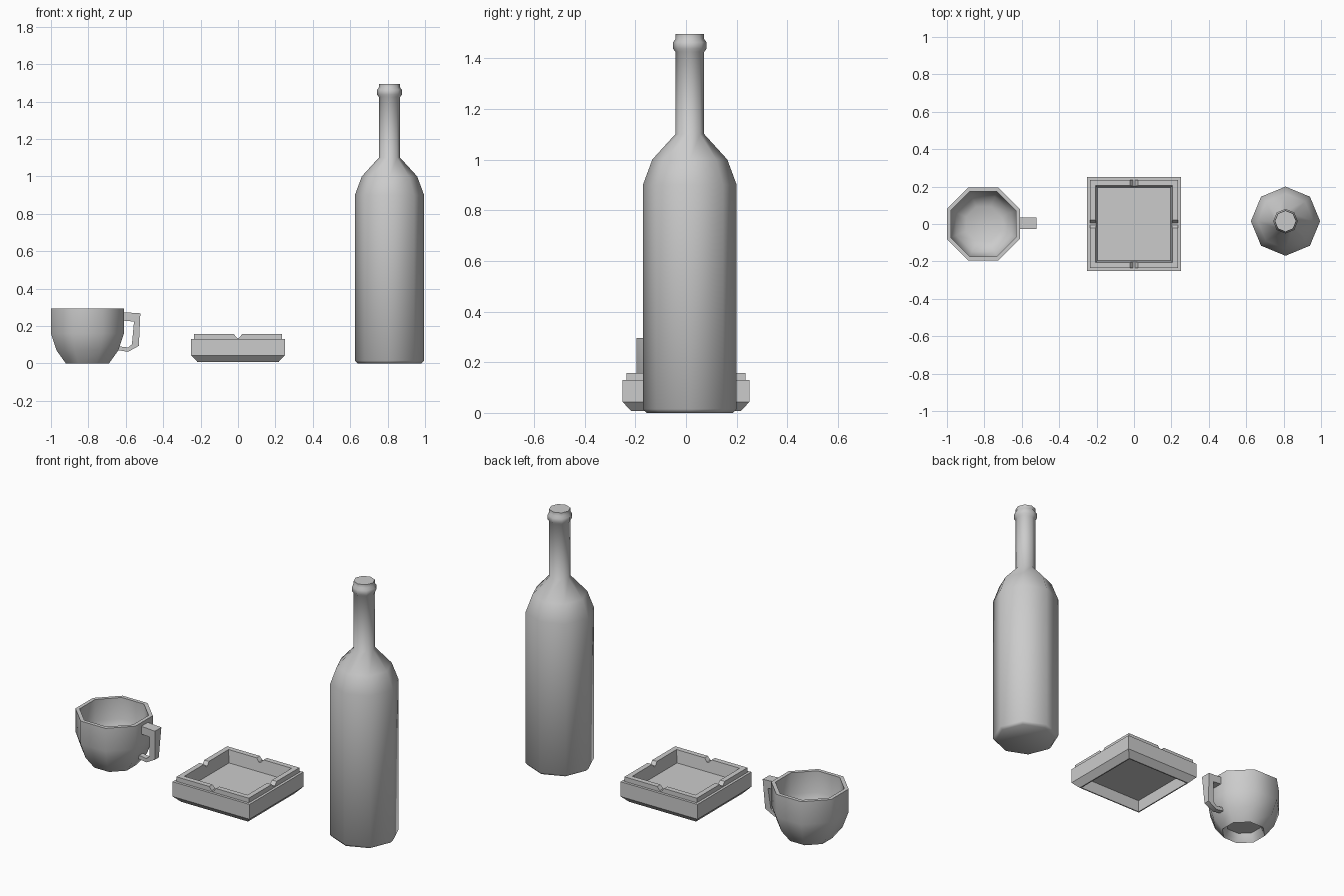
import bpy, bmesh, math
from mathutils import Vector

cube = bpy.data.objects.get("Cube")
if cube:
    bpy.data.objects.remove(cube, do_unlink=True)

GREY = (0.6, 0.6, 0.6, 1)
mat = bpy.data.materials.new("plain grey")
mat.use_nodes = True
mat.diffuse_color = GREY
mat.node_tree.nodes["Principled BSDF"].inputs["Base Color"].default_value = GREY


def finish(bm, name, smooth_angle=None):
    bmesh.ops.recalc_face_normals(bm, faces=bm.faces)
    mesh = bpy.data.meshes.new(name)
    bm.to_mesh(mesh)
    bm.free()
    mesh.materials.append(mat)
    ob = bpy.data.objects.new(name, mesh)
    bpy.context.collection.objects.link(ob)
    if smooth_angle:
        bpy.ops.object.select_all(action='DESELECT')
        ob.select_set(True)
        bpy.context.view_layer.objects.active = ob
        bpy.ops.object.shade_smooth_by_angle(angle=math.radians(smooth_angle))
    return ob


def revolve(name, profile, sides, turn, centre, smooth_angle=None):
    """Stack rings of (radius, height) and cap both ends."""
    bm = bmesh.new()
    rings = []
    for r, z in profile:
        angles = [turn + math.tau * i / sides for i in range(sides)]
        rings.append([bm.verts.new((centre[0] + r * math.cos(a),
                                    centre[1] + r * math.sin(a), z)) for a in angles])
    for low, high in zip(rings, rings[1:]):
        for i in range(sides):
            j = (i + 1) % sides
            bm.faces.new((low[i], low[j], high[j], high[i]))
    bm.faces.new(rings[0])
    bm.faces.new(rings[-1])
    return finish(bm, name, smooth_angle)


# Bottle: octagonal body, shoulder, neck and lip ring
revolve("bottle", [(.17, 0), (.185, .015), (.185, .9), (.148, 1.0), (.057, 1.1),
                   (.057, 1.425), (.066, 1.437), (.066, 1.463), (.057, 1.475),
                   (.057, 1.495)], 8, 0, (.81, .015), 80)

# Cup: hollow foot, outer wall, rim and inner bowl
revolve("cup", [(.1, .05), (.112, .02), (.125, 0), (.179, .07), (.211, .16), (.211, .295),
                (.188, .295), (.188, .17), (.158, .09), (.1, .06)],
        8, math.pi / 8, (-.805, 0), 60)

# Cup handle: outer and inner outline, narrowing downward
outer = [(-.63, .275), (-.522, .268), (-.53, .094), (-.588, .062), (-.65, .072)]
inner = [(-.63, .23), (-.556, .224), (-.567, .102), (-.588, .085), (-.64, .092)]
widths = [.03, .03, .018, .016, .016]
bm = bmesh.new()
sections = []
for (ox, oz), (ix, iz), w in zip(outer, inner, widths):
    corners = [(ox, -w, oz), (ox, w, oz), (ix, w, iz), (ix, -w, iz)]
    sections.append([bm.verts.new(Vector(c) + Vector((0, .004, 0))) for c in corners])
for a, b in zip(sections, sections[1:]):
    for i in range(4):
        j = (i + 1) % 4
        bm.faces.new((a[i], a[j], b[j], b[i]))
bm.faces.new(sections[0])
bm.faces.new(sections[-1])
finish(bm, "cup_handle", 45)

# Ashtray: square rings from hollow underside, round the rim, to the tray floor
R = math.sqrt(2)
tray = [(.205, .075), (.21, .008), (.217, .008), (.25, .043), (.25, .13), (.235, .13),
        (.235, .157), (.205, .157), (.195, .085)]
ashtray = revolve("ashtray", [(h * R, z) for h, z in tray], 4, math.pi / 4, (0, 0))

# Rest notches: V-shaped prisms cut across the rim in both directions
for axis in range(2):
    bm = bmesh.new()
    ends = []
    for along in (-.4, .4):
        tri = [(-.035, .172), (.035, .172), (.006, .137), (-.006, .137)]
        ends.append([bm.verts.new((along, s, z) if axis == 0 else (s, along, z))
                     for s, z in tri])
    for i in range(4):
        j = (i + 1) % 4
        bm.faces.new((ends[0][i], ends[0][j], ends[1][j], ends[1][i]))
    bm.faces.new(ends[0])
    bm.faces.new(ends[1])
    cutter = finish(bm, "notch_cutter")
    cutter.hide_render = True
    cut = ashtray.modifiers.new("notch", 'BOOLEAN')
    cut.operation = 'DIFFERENCE'
    cut.solver = 'EXACT'
    cut.object = cutter
    bpy.ops.object.select_all(action='DESELECT')
    ashtray.select_set(True)
    bpy.context.view_layer.objects.active = ashtray
    bpy.ops.object.modifier_apply(modifier=cut.name)
    bpy.data.objects.remove(cutter, do_unlink=True)
